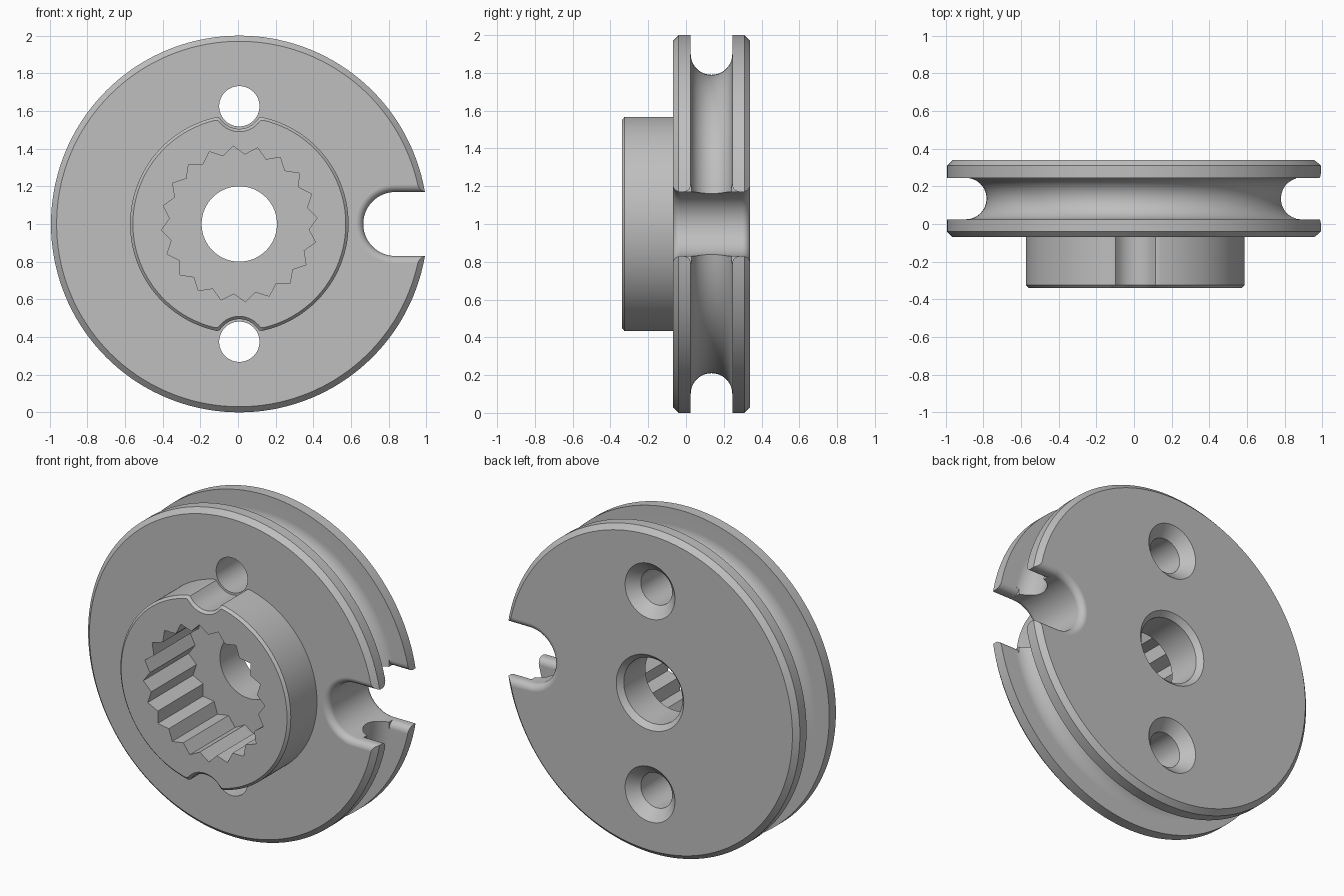
import bpy
import bmesh
from math import sin, cos, pi, sqrt, tau

cube = bpy.data.objects.get("Cube")
if cube:
    bpy.data.objects.remove(cube, do_unlink=True)

CX, CZ = 0.007, 1.0            # wheel axis
FRONT, BACK = -0.07, 0.34      # wheel faces
GROOVE_Y, GROOVE_R = 0.135, 0.11
HOLE_OFFSET = 0.625
SLOT_HALF, FILLET = 0.17, 0.04

grey = bpy.data.materials.new("machined_grey")
grey.use_nodes = True
colour = (0.52, 0.52, 0.52, 1)
grey.diffuse_color = colour
grey.node_tree.nodes["Principled BSDF"].inputs["Base Color"].default_value = colour


def loft(name, sections):
    """Skin matching (x, z) outlines placed along y and cap both ends."""
    bm = bmesh.new()
    rings = [[bm.verts.new((x, y, z)) for x, z in pts] for y, pts in sections]
    for a, b in zip(rings, rings[1:]):
        for i in range(len(a)):
            j = (i + 1) % len(a)
            bm.faces.new((a[i], a[j], b[j], b[i]))
    bm.faces.new(rings[0])
    bm.faces.new(rings[-1])
    bmesh.ops.recalc_face_normals(bm, faces=bm.faces)
    mesh = bpy.data.meshes.new(name)
    bm.to_mesh(mesh)
    bm.free()
    mesh.materials.append(grey)
    obj = bpy.data.objects.new(name, mesh)
    bpy.context.collection.objects.link(obj)
    return obj


def circle(r, dz=0.0, n=144):
    return [(CX + r * cos(tau * i / n), CZ + dz + r * sin(tau * i / n)) for i in range(n)]


def turned(name, profile, dz=0.0, n=144):
    return loft(name, [(y, circle(r, dz, n)) for y, r in profile])


def combine(target, tool, operation):
    mod = target.modifiers.new(tool.name, "BOOLEAN")
    mod.operation, mod.solver, mod.object = operation, "EXACT", tool
    bpy.context.view_layer.objects.active = target
    bpy.ops.object.modifier_apply(modifier=mod.name)
    bpy.data.objects.remove(tool, do_unlink=True)


def hub_outline(inset, n=288):
    """Circle with a softened scallop beside each screw hole."""
    pts, blend, scallop = [], 0.02, 0.12 + inset
    for i in range(n):
        t = tau * (i + 0.5) / n
        r = 0.58 - inset
        side = HOLE_OFFSET * cos(t)
        if abs(side) < scallop:
            b = HOLE_OFFSET * abs(sin(t)) - sqrt(scallop ** 2 - side ** 2)
            h = max(blend - abs(r - b), 0) / blend
            r = min(r, b) - h * h * blend / 4
        pts.append((CX + r * cos(t), CZ + r * sin(t)))
    return pts


def spline_outline(teeth=20):
    pts = []
    for i in range(teeth * 2):
        t = tau * (i + 0.5) / (teeth * 2)
        r = 0.37 if i % 2 else 0.415
        pts.append((CX + r * cos(t), CZ + r * sin(t)))
    return pts


def slot_outline(grow, n=32):
    r = SLOT_HALF + grow
    arc = [(0.835 + r * cos(pi / 2 + pi * i / n), CZ + r * sin(pi / 2 + pi * i / n))
           for i in range(n + 1)]
    return [(1.2, CZ + r)] + arc + [(1.2, CZ - r)]


def flare_outline(grow):
    r = SLOT_HALF + grow
    return [(0.86, CZ - r), (1.2, CZ - r), (1.2, CZ + r), (0.86, CZ + r)]


def round_edge(face_y, direction, steps=7):
    """(y, grow) pairs of a quarter round starting at a face."""
    ts = [pi / 2 * i / steps for i in range(steps + 1)]
    return [(face_y + direction * FILLET * (1 - cos(t)), FILLET * (1 - sin(t))) for t in ts]


# Grooved wheel with chamfered rims
groove = [(GROOVE_Y - GROOVE_R * cos(pi * i / 24), 0.9 - GROOVE_R * sin(pi * i / 24))
          for i in range(25)]
wheel = turned("grooved_wheel",
               [(FRONT, 0.97), (FRONT + 0.03, 1), (groove[0][0], 1)] + groove +
               [(groove[-1][0], 1), (BACK - 0.03, 1), (BACK, 0.97)])

# Front hub
hub = loft("hub", [(-0.34, hub_outline(0.015)), (-0.325, hub_outline(0)), (0, hub_outline(0))])
combine(wheel, hub, "UNION")

# Toothed socket and chamfered shaft bore
socket = loft("socket_cutter", [(-0.4, spline_outline()), (0.1, spline_outline())])
combine(wheel, socket, "DIFFERENCE")
bore = turned("bore_cutter", [(0, 0.2), (BACK - 0.03, 0.2), (BACK + 0.03, 0.26)], n=72)
combine(wheel, bore, "DIFFERENCE")

# Countersunk screw holes
for side in (-1, 1):
    hole = turned("screw_hole_cutter",
                  [(-0.2, 0.107), (BACK - 0.063, 0.107), (BACK + 0.03, 0.2)],
                  side * HOLE_OFFSET, 64)
    combine(wheel, hole, "DIFFERENCE")

# Rim slot with rounded outer edges
rounds = round_edge(FRONT, 1) + round_edge(BACK, -1)[::-1]
stack = [(FRONT - 0.05, FILLET)] + rounds + [(BACK + 0.05, FILLET)]
combine(wheel, loft("slot_cutter", [(y, slot_outline(g)) for y, g in stack]), "DIFFERENCE")

# Rounded slot edges on the groove side of both rims
inner = (round_edge(GROOVE_Y - GROOVE_R, -1)[::-1] + round_edge(GROOVE_Y + GROOVE_R, 1))
combine(wheel, loft("flare_cutter", [(y, flare_outline(g)) for y, g in inner]), "DIFFERENCE")

# Smooth curved walls, crisp machined edges
bpy.ops.object.select_all(action="DESELECT")
wheel.select_set(True)
bpy.context.view_layer.objects.active = wheel
bpy.ops.object.shade_smooth_by_angle(angle=pi / 7)
normals = wheel.modifiers.new("even_normals", "WEIGHTED_NORMAL")
normals.keep_sharp = True
